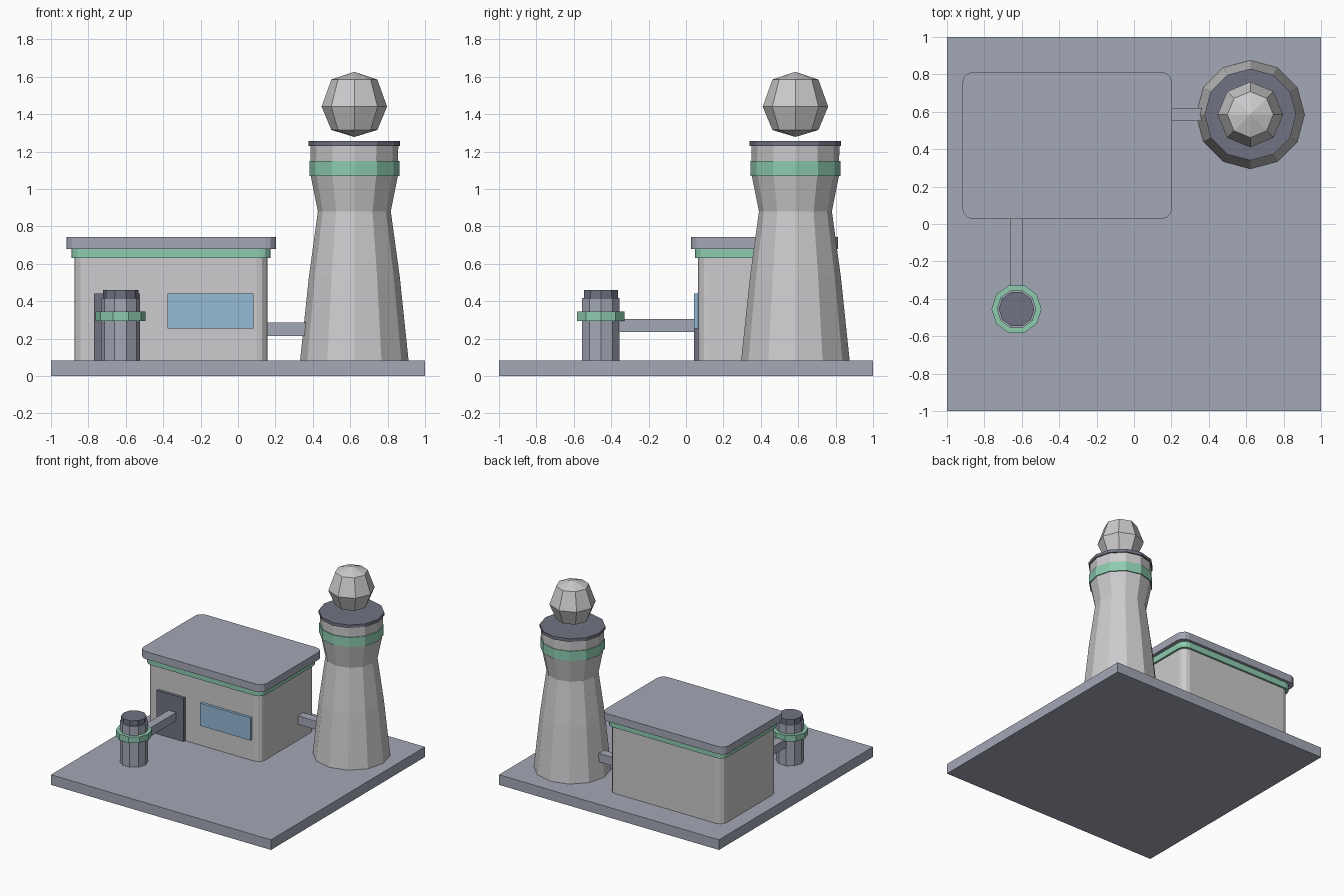
import bpy, bmesh, math

if "Cube" in bpy.data.objects:
    bpy.data.objects.remove(bpy.data.objects["Cube"])


def srgb(r, g, b):
    def lin(c):
        c /= 255
        return c / 12.92 if c <= 0.04045 else ((c + 0.055) / 1.055) ** 2.4
    return (lin(r), lin(g), lin(b), 1.0)


def material(name, rgb):
    m = bpy.data.materials.new(name)
    m.diffuse_color = srgb(*rgb)
    m.use_nodes = True
    m.node_tree.nodes["Principled BSDF"].inputs["Base Color"].default_value = m.diffuse_color
    return m


LIGHT = material("light_grey", (205, 203, 205))
MID = material("slate_grey", (164, 168, 182))
DARK = material("dark_grey", (112, 116, 130))
GREEN = material("mint_green", (141, 203, 175))
BLUE = material("window_blue", (147, 184, 212))


def finish(bm, name, mat):
    bmesh.ops.recalc_face_normals(bm, faces=bm.faces[:])
    me = bpy.data.meshes.new(name)
    bm.to_mesh(me)
    bm.free()
    me.materials.append(mat)
    ob = bpy.data.objects.new(name, me)
    bpy.context.collection.objects.link(ob)
    return ob


def box(name, mat, x, y, z, corner=0.0):
    """Box from (min, max) ranges, optionally with rounded upright edges."""
    bm = bmesh.new()
    bmesh.ops.create_cube(bm, size=1)
    for v in bm.verts:
        v.co = [a + (b - a) * (c + 0.5) for (a, b), c in zip((x, y, z), v.co)]
    if corner:
        upright = [e for e in bm.edges
                   if abs(e.verts[0].co.z - e.verts[1].co.z) > 1e-4]
        bmesh.ops.bevel(bm, geom=upright, offset=corner, segments=3,
                        profile=0.5, affect='EDGES')
    return finish(bm, name, mat)


def lathe(name, mat, centre, sides, profile):
    """Faceted solid of revolution from (radius, z) pairs, bottom to top."""
    bm = bmesh.new()
    rings = []
    for r, z in profile:
        if r == 0:
            rings.append([bm.verts.new((*centre, z))])
            continue
        rings.append([bm.verts.new((centre[0] + r * math.cos(a),
                                    centre[1] + r * math.sin(a), z))
                      for a in (2 * math.pi * i / sides for i in range(sides))])
    for lo, hi in zip(rings, rings[1:]):
        for i in range(sides):
            j = (i + 1) % sides
            quad = [lo[i % len(lo)], lo[j % len(lo)],
                    hi[j % len(hi)], hi[i % len(hi)]]
            bm.faces.new(list(dict.fromkeys(quad)))
    for ring in (rings[0], rings[-1]):
        if len(ring) > 1:
            bm.faces.new(ring)
    return finish(bm, name, mat)


# Ground slab
box("base_slab", MID, (-1, 1), (-1, 1), (0, 0.083))

# Main building: three stacked rounded boxes sharing one centre
BX, BY = -0.357, 0.42
for name, mat, hx, hy, z in (
        ("building_walls", LIGHT, 0.516, 0.355, (0.083, 0.63)),
        ("building_trim", GREEN, 0.532, 0.371, (0.63, 0.68)),
        ("building_roof", MID, 0.561, 0.394, (0.68, 0.742))):
    box(name, mat, (BX - hx, BX + hx), (BY - hy, BY + hy), z, 0.06)
box("door", DARK, (-0.77, -0.525), (0.043, 0.07), (0.083, 0.44))
box("window", BLUE, (-0.377, 0.082), (0.043, 0.07), (0.255, 0.44))

# Tall tapered tower with band, cap and floating ball
T = (0.622, 0.585)
lathe("tower", LIGHT, T, 12, [(0.29, 0.083), (0.243, 0.53), (0.195, 0.88),
                              (0.233, 1.07), (0.235, 1.23)])
lathe("tower_band", GREEN, T, 12, [(0.241, 1.07), (0.241, 1.15)])
lathe("tower_cap", DARK, T, 12, [(0.245, 1.23), (0.245, 1.255)])
lathe("tower_ball", LIGHT, T, 8, [(0, 1.278), (0.123, 1.315), (0.175, 1.44),
                                  (0.123, 1.585), (0, 1.626)])

# Small post with collar and cap
P = (-0.628, -0.455)
lathe("post", MID, P, 10, [(0.105, 0.083), (0.105, 0.418)])
lathe("post_collar", GREEN, P, 10, [(0.134, 0.295), (0.134, 0.345)])
lathe("post_cap", DARK, P, 10, [(0.095, 0.415), (0.095, 0.46)])

# Connecting ducts
box("post_duct", MID, (-0.663, -0.593), (-0.40, 0.07), (0.235, 0.305))
box("tower_duct", MID, (0.14, 0.37), (0.55, 0.62), (0.215, 0.285))
